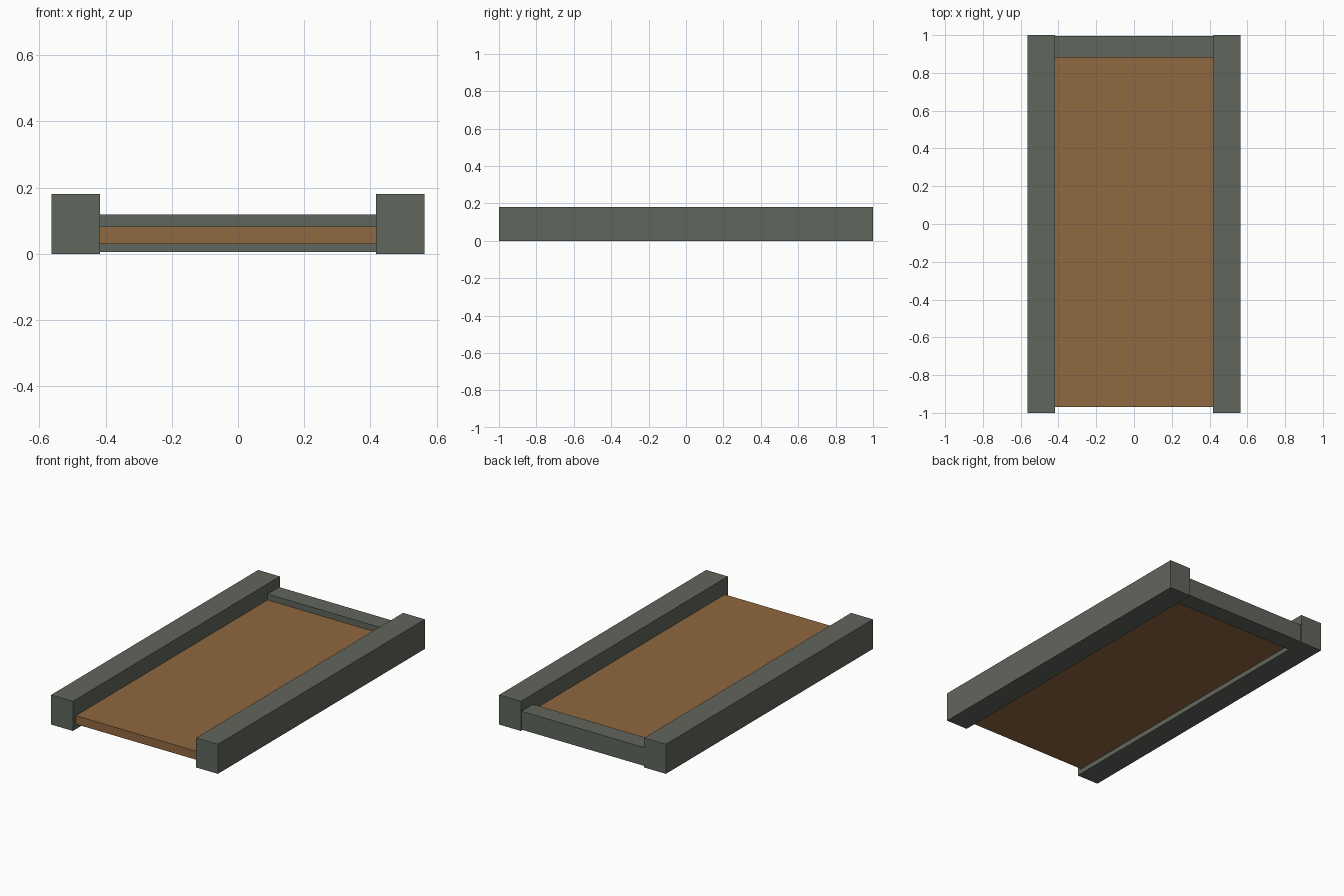
import bpy

if "Cube" in bpy.data.objects:
    bpy.data.objects.remove(bpy.data.objects["Cube"])

def material(name, rgb):
    m = bpy.data.materials.new(name)
    m.diffuse_color = (*rgb, 1.0)
    m.use_nodes = True
    m.node_tree.nodes["Principled BSDF"].inputs["Base Color"].default_value = m.diffuse_color
    return m

grey = material("grey_green", (0.118, 0.133, 0.109))
brown = material("wood_brown", (0.275, 0.138, 0.051))

def box(name, lo, hi, mat):
    """Box from its two opposite corners."""
    bpy.ops.mesh.primitive_cube_add(size=1, location=[(a + b) / 2 for a, b in zip(lo, hi)])
    ob = bpy.context.object
    ob.name = name
    ob.scale = [b - a for a, b in zip(lo, hi)]
    bpy.ops.object.transform_apply(location=False, rotation=False, scale=True)
    ob.data.materials.append(mat)
    return ob

OUT, INN = 0.564, 0.417  # outer and inner faces of the side rails

# side rails
box("left_rail", (-OUT, -1, 0), (-INN, 1, 0.181), grey)
box("right_rail", (INN, -1, 0), (OUT, 1, 0.181), grey)

# low bar closing the back end
box("back_bar", (-INN, 0.882, 0.006), (INN, 0.994, 0.118), grey)

# wooden floor panel
box("floor_panel", (-INN, -0.97, 0.03), (INN, 0.882, 0.082), brown)
